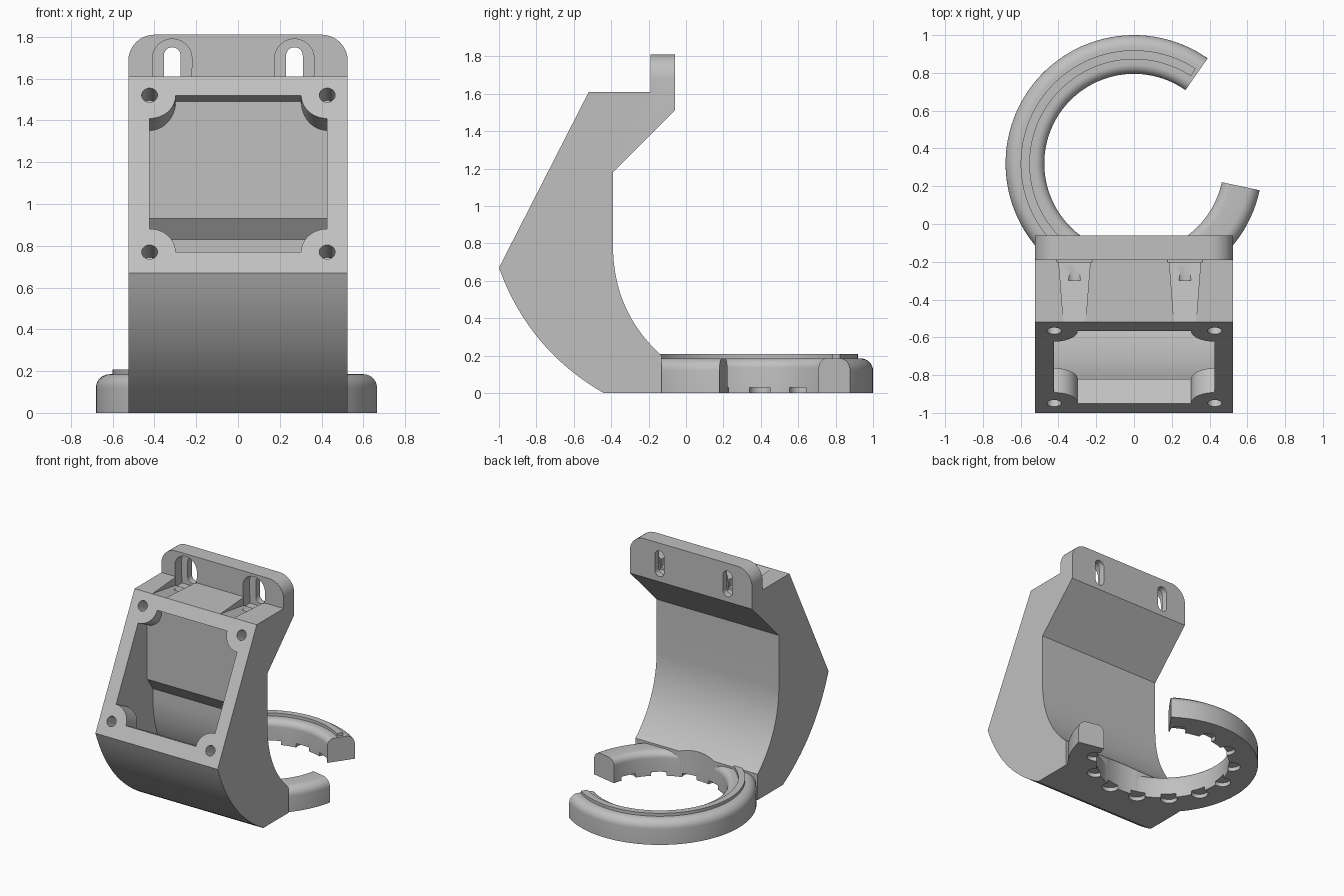
import bpy, bmesh
from math import sin, cos, pi, radians
from mathutils import Vector, Matrix

cube = bpy.data.objects.get("Cube")
if cube:
    bpy.data.objects.remove(cube)

grey = bpy.data.materials.new("plain_grey")
grey.use_nodes = True
grey.diffuse_color = (0.53, 0.53, 0.53, 1)
grey.node_tree.nodes["Principled BSDF"].inputs["Base Color"].default_value = grey.diffuse_color

HALF = 0.525                      # half width of the duct
CENTRE = Vector((0, 0.32, 0))     # centre of the ring
FACE_LOW = Vector((0, -1, 0.67))  # slanted mounting face
FACE_HIGH = Vector((0, -0.52, 1.61))
UP = (FACE_HIGH - FACE_LOW).normalized()
INWARD = Vector((0, UP.z, -UP.y))
DEPTH = 0.145


def finish(name, bm):
    bmesh.ops.recalc_face_normals(bm, faces=bm.faces)
    mesh = bpy.data.meshes.new(name)
    bm.to_mesh(mesh)
    bm.free()
    mesh.materials.append(grey)
    obj = bpy.data.objects.new(name, mesh)
    bpy.context.collection.objects.link(obj)
    return obj


def loft(name, loops):
    """Skin a chain of equal cross-sections and cap both ends."""
    bm = bmesh.new()
    rows = [[bm.verts.new(p) for p in loop] for loop in loops]
    for a, b in zip(rows, rows[1:]):
        for i in range(len(a)):
            bm.faces.new((a[i - 1], a[i], b[i], b[i - 1]))
    bm.faces.new(rows[0])
    bm.faces.new(rows[-1])
    return finish(name, bm)


def prism_x(name, pts, x0, x1):
    return loft(name, [[(x, y, z) for y, z in pts] for x in (x0, x1)])


def prism_y(name, pts, y0, y1):
    return loft(name, [[(x, y, z) for x, z in pts] for y in (y0, y1)])


def rod(name, start, end, radius, sides=32):
    bm = bmesh.new()
    axis = end - start
    turn = axis.to_track_quat('Z', 'Y').to_matrix().to_4x4()
    bmesh.ops.create_cone(bm, cap_ends=True, segments=sides, radius1=radius, radius2=radius,
                          depth=axis.length, matrix=Matrix.Translation((start + end) / 2) @ turn)
    return finish(name, bm)


def cut(obj, cutters):
    for c in cutters:
        mod = obj.modifiers.new("cut", 'BOOLEAN')
        mod.operation, mod.solver, mod.object = 'DIFFERENCE', 'EXACT', c
    bpy.context.view_layer.update()
    graph = bpy.context.evaluated_depsgraph_get()
    mesh = bpy.data.meshes.new_from_object(obj.evaluated_get(graph))
    obj.modifiers.clear()
    obj.data = mesh


def bow(p, q, sag, n=20):
    """Curve from p to q bulging towards the lower front."""
    p, q = Vector(p), Vector(q)
    d = (q - p).normalized()
    side = Vector((d.y, -d.x))
    if side.x > 0:
        side = -side
    return [tuple(p.lerp(q, i / n) + side * 4 * sag * (i / n) * (1 - i / n)) for i in range(n + 1)]


def arc(cx, cz, r, a0, a1, n=12):
    steps = [radians(a0 + (a1 - a0) * i / n) for i in range(n + 1)]
    return [(cx + r * cos(a), cz + r * sin(a)) for a in steps]


def sweep(name, section, a0, a1, n):
    """Sweep an (r, z) section around the ring centre."""
    angles = [radians(a0 + (a1 - a0) * i / n) for i in range(n + 1)]
    return loft(name, [[CENTRE + Vector((r * cos(a), r * sin(a), z)) for r, z in section]
                       for a in angles])


# Duct body with mounting tab
profile = [(-0.52, 1.61), (-0.19, 1.61), (-0.19, 1.81), (-0.06, 1.81), (-0.06, 1.51), (-0.39, 1.18)]
profile += bow((-0.39, 0.77), (-0.13, 0.2), 0.068) + [(-0.13, 0)]
profile += bow((-0.44, 0), (-1, 0.67), 0.08)
body = prism_x("duct_body", profile, -HALF, HALF)
bm = bmesh.new()
bm.from_mesh(body.data)
corners = [e for e in bm.edges if all(v.co.z > 1.8 for v in e.verts)
           and abs(e.verts[0].co.x - e.verts[1].co.x) < 0.01]
bmesh.ops.bevel(bm, geom=corners, offset=0.125, segments=10, profile=0.5, affect='EDGES')
bm.to_mesh(body.data)
bm.free()

# Air cavity, keeping four round screw bosses in its corners
low = FACE_LOW + UP * 0.112
high = FACE_LOW + UP * 0.955


def yz(v):
    return (v.y, v.z)


cavity_profile = [yz(high - INWARD * 0.1), yz(low - INWARD * 0.1), yz(low + INWARD * DEPTH)]
cavity_profile += bow((-0.42, 0.06), (-0.83, 0.66), 0.07)[::-1]
cavity_profile += [(-0.22, 0.06), (-0.22, 0.15)]
cavity_profile += bow((-0.44, 0.77), (-0.22, 0.2), 0.06)[::-1]
cavity_profile += [(-0.44, 0.83), (-0.51, 0.93), (-0.51, yz(high)[1] - 0.03)]
cavity = prism_x("cavity_cutter", cavity_profile, -0.423, 0.427)
seats = [p + Vector((x, 0, 0)) for p in (low, high) for x in (-0.423, 0.427)]
bosses = [rod("boss_cutter", p - INWARD * 0.2, p + INWARD * DEPTH, 0.125, 48) for p in seats]
cut(cavity, bosses)
holes = [rod("screw_cutter", p - INWARD * 0.1, p + INWARD * DEPTH * 0.9, 0.038) for p in seats]

# Tab slots, their recesses and the sloping tool grooves
slots = []
for x in (-0.315, 0.27):
    slots.append(prism_y("slot_cutter", arc(x, 1.71, 0.04, 0, 180) + arc(x, 1.59, 0.04, 180, 360), -0.3, 0.1))
    slots.append(prism_y("recess_cutter", arc(x, 1.695, 0.095, 0, 180) + [(x - 0.09, 1.53), (x + 0.09, 1.53)],
                         -0.3, -0.11))
    groove = prism_x("groove_cutter", [(-0.515, 1.609), (-0.11, 1.53), (-0.11, 1.65), (-0.515, 1.65)],
                     x - 0.09, x + 0.09)
    for v in groove.data.vertices:
        if v.co.y < -0.4:
            v.co.x = x + (v.co.x - x) * 0.65
    slots.append(groove)
    # trim the recess so that it stays on the tab side of the shelf
    for v in slots[-2].data.vertices:
        if v.co.y < -0.2:
            v.co.y = -0.2

# Ring opening and the row of air outlets under its inner edge
opening = rod("opening_cutter", CENTRE - Vector((0, 0, 0.1)), CENTRE + Vector((0, 0, 0.4)), 0.475, 96)
outlets = []
for i in range(11):
    a = radians(63 + 27 * i)
    p = CENTRE + Vector((cos(a), sin(a), 0)) * 0.495
    outlets.append(rod("outlet_cutter", p - Vector((0, 0, 0.05)), p + Vector((0, 0, 0.03)), 0.06, 24))

cut(body, [cavity] + holes + slots + [opening] + outlets)

# Open air ring and the raised rib on its long arm
section = [(0.475, 0), (0.68, 0)] + arc(0.615, 0.12, 0.065, 0, 90, 8) + arc(0.525, 0.135, 0.05, 90, 180, 8)
ring = sweep("air_ring", section, 55, 348, 90)
cut(ring, outlets)
rib = sweep("ring_rib", [(0.552, 0.17), (0.6, 0.17), (0.6, 0.208), (0.552, 0.208)], 57, 235, 60)

for c in [cavity, opening] + bosses + holes + slots + outlets:
    bpy.data.objects.remove(c)

# Smooth the curved walls and keep the edges crisp
bpy.ops.object.select_all(action='DESELECT')
for obj in (body, ring, rib):
    obj.select_set(True)
bpy.context.view_layer.objects.active = body
bpy.ops.object.shade_smooth_by_angle(angle=radians(25))
